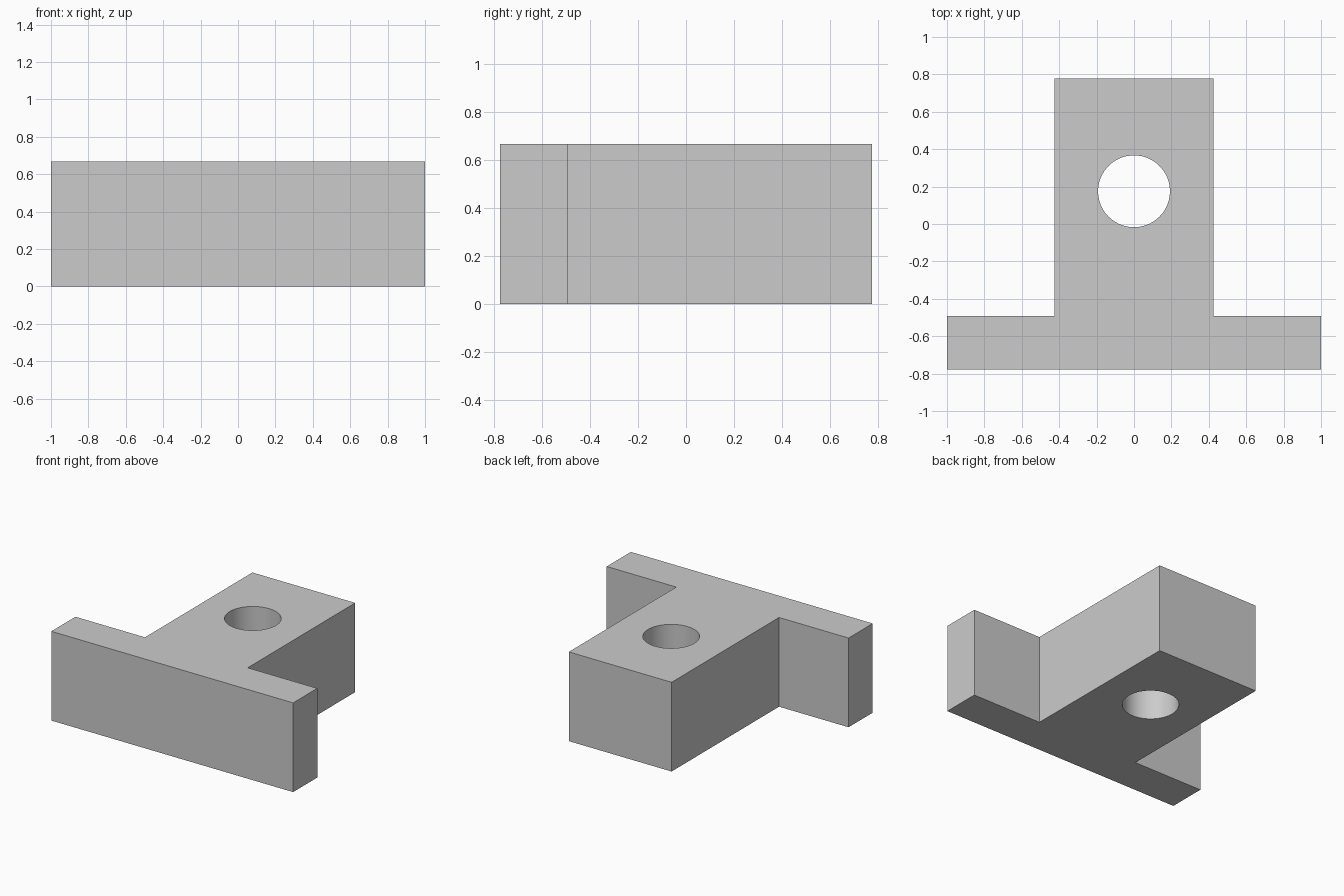
import bpy, bmesh, math

cube = bpy.data.objects.get("Cube")
if cube:
    bpy.data.objects.remove(cube, do_unlink=True)

HEIGHT = 0.667
FRONT, STEP, BACK = -0.777, -0.492, 0.777
STEM = 0.425
HOLE_Y, HOLE_R = 0.175, 0.192

grey = bpy.data.materials.new("light grey")
grey.use_nodes = True
colour = (0.6, 0.6, 0.6, 1)
grey.diffuse_color = colour
grey.node_tree.nodes["Principled BSDF"].inputs["Base Color"].default_value = colour

# T-shaped block: half profile mirrored across x, then extruded upward
half = [(1, FRONT), (1, STEP), (STEM, STEP), (STEM, BACK)]
outline = half + [(-x, y) for x, y in reversed(half)]
bm = bmesh.new()
base = bm.faces.new([bm.verts.new((x, y, 0)) for x, y in outline])
top = bmesh.ops.extrude_face_region(bm, geom=[base])["geom"]
bmesh.ops.translate(bm, vec=(0, 0, HEIGHT),
                    verts=[v for v in top if isinstance(v, bmesh.types.BMVert)])
bmesh.ops.recalc_face_normals(bm, faces=bm.faces)
mesh = bpy.data.meshes.new("t_block")
bm.to_mesh(mesh)
bm.free()
block = bpy.data.objects.new("t_block", mesh)
bpy.context.collection.objects.link(block)
mesh.materials.append(grey)

# Round through hole
bpy.ops.mesh.primitive_cylinder_add(vertices=96, radius=HOLE_R, depth=HEIGHT * 2,
                                    location=(0, HOLE_Y, HEIGHT / 2))
cutter = bpy.context.object
cutter.name = "hole_cutter"
cutter.data.materials.append(grey)
cut = block.modifiers.new("through_hole", "BOOLEAN")
cut.operation = "DIFFERENCE"
cut.solver = "EXACT"
cut.object = cutter

# Apply the cut and smooth only the hole wall
bpy.ops.object.select_all(action="DESELECT")
block.select_set(True)
bpy.context.view_layer.objects.active = block
bpy.ops.object.modifier_apply(modifier=cut.name)
bpy.data.objects.remove(cutter, do_unlink=True)
bpy.ops.object.shade_smooth_by_angle(angle=math.radians(30))
